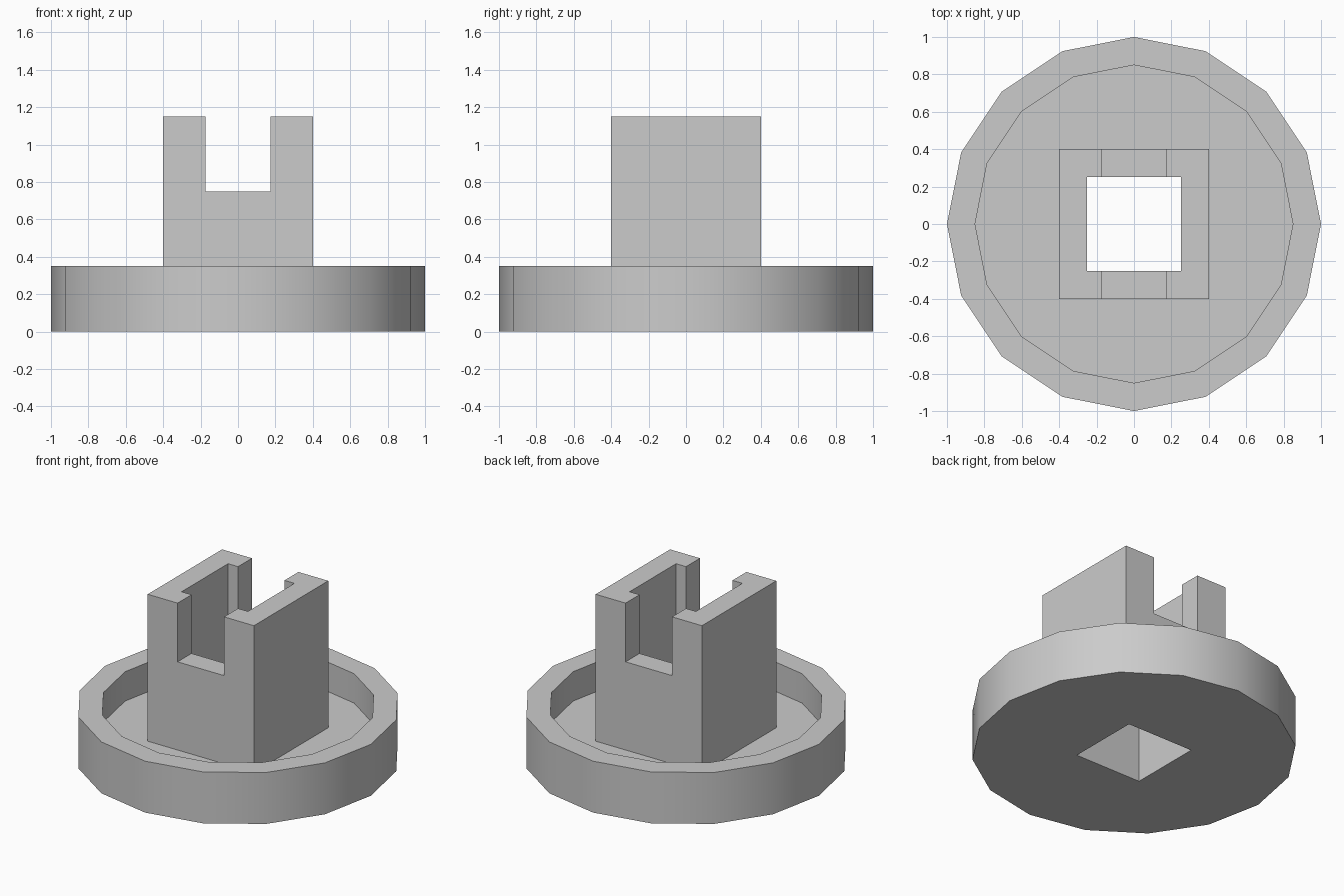
import bpy
import math

default = bpy.data.objects.get("Cube")
if default:
    bpy.data.objects.remove(default, do_unlink=True)

# Single plain grey material
grey = bpy.data.materials.new("plain grey")
grey.use_nodes = True
colour = (0.6, 0.6, 0.6, 1.0)
grey.diffuse_color = colour
grey.node_tree.nodes["Principled BSDF"].inputs["Base Color"].default_value = colour

FLOOR, RIM, TOP = 0.15, 0.35, 1.15


def finish(name):
    obj = bpy.context.object
    obj.name = name
    obj.data.materials.append(grey)
    return obj


def disc(name, radius, z0, z1):
    bpy.ops.mesh.primitive_cylinder_add(vertices=16, radius=radius, depth=z1 - z0,
                                        location=(0, 0, (z0 + z1) / 2))
    return finish(name)


def block(name, width, depth, z0, z1):
    bpy.ops.mesh.primitive_cube_add(size=1, location=(0, 0, (z0 + z1) / 2))
    bpy.context.object.scale = (width, depth, z1 - z0)
    bpy.ops.object.transform_apply(location=False, rotation=False, scale=True)
    return finish(name)


def combine(target, other, operation):
    mod = target.modifiers.new(operation.lower(), 'BOOLEAN')
    mod.operation, mod.solver, mod.object = operation, 'EXACT', other
    bpy.context.view_layer.objects.active = target
    bpy.ops.object.modifier_apply(modifier=mod.name)
    bpy.data.objects.remove(other, do_unlink=True)


# Shallow round dish
body = disc("dish_with_socket", 1.0, 0, RIM)
combine(body, disc("recess", 0.85, FLOOR, RIM + 0.2), 'DIFFERENCE')

# Square socket post rising from the dish floor
combine(body, block("post", 0.8, 0.8, FLOOR - 0.08, TOP), 'UNION')

# Square bore right through, and a slot across the front and back walls
combine(body, block("bore", 0.5, 0.5, -0.2, TOP + 0.2), 'DIFFERENCE')
combine(body, block("slot", 0.35, 1.2, 0.75, TOP + 0.2), 'DIFFERENCE')

# Smooth round walls with crisp edges
bpy.ops.object.select_all(action='DESELECT')
body.select_set(True)
bpy.context.view_layer.objects.active = body
bpy.ops.object.shade_smooth_by_angle(angle=math.radians(30))
